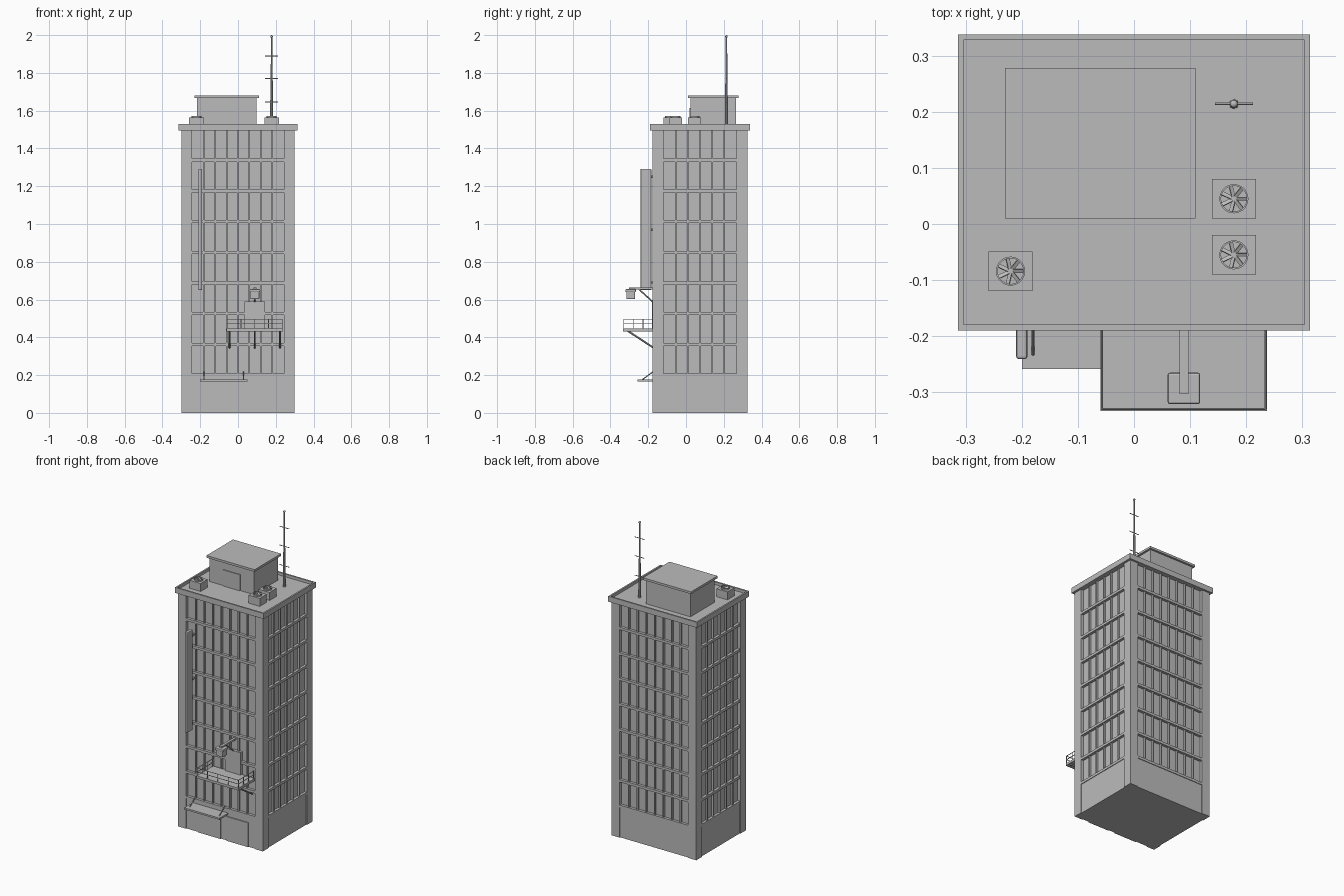
import bpy, bmesh, math
from mathutils import Matrix, Vector

cube = bpy.data.objects.get("Cube")
if cube:
    bpy.data.objects.remove(cube, do_unlink=True)

GREY = (0.5, 0.5, 0.5, 1.0)
mat = bpy.data.materials.new("concrete_grey")
mat.use_nodes = True
mat.diffuse_color = GREY
mat.node_tree.nodes["Principled BSDF"].inputs["Base Color"].default_value = GREY


def box(bm, x, y, z):
    """Box from three (low, high) ranges."""
    centre = Vector([(a + b) / 2 for a, b in (x, y, z)])
    size = [abs(b - a) for a, b in (x, y, z)]
    bmesh.ops.create_cube(bm, size=1, matrix=Matrix.Translation(centre) @ Matrix.Diagonal(size + [1]))


def rod(bm, a, b, r, r2=None, sides=8):
    """Round bar between two points."""
    a, b = Vector(a), Vector(b)
    d = b - a
    m = Matrix.Translation((a + b) / 2) @ d.to_track_quat('Z', 'Y').to_matrix().to_4x4()
    bmesh.ops.create_cone(bm, cap_ends=True, segments=sides, radius1=r,
                          radius2=r if r2 is None else r2, depth=d.length, matrix=m)


def finish(name, bm, bevel=0.0, smooth=False):
    mesh = bpy.data.meshes.new(name)
    bm.to_mesh(mesh)
    bm.free()
    mesh.materials.append(mat)
    ob = bpy.data.objects.new(name, mesh)
    bpy.context.collection.objects.link(ob)
    if bevel:
        mod = ob.modifiers.new("bevel", 'BEVEL')
        mod.width, mod.segments = bevel, 2
    if smooth:
        bpy.ops.object.select_all(action='DESELECT')
        ob.select_set(True)
        bpy.context.view_layer.objects.active = ob
        bpy.ops.object.shade_smooth_by_angle()
    return ob


def single(name, x, y, z, bevel=0.0):
    bm = bmesh.new()
    box(bm, x, y, z)
    return finish(name, bm, bevel)


# Main proportions
CY, HX, HY = 0.074, 0.30, 0.251
COL, BASE, FLOOR, EAVE = 0.057, 0.2, 0.1625, 1.5
FRONT = CY - HY


def ring_box(name, inset, z):
    return single(name, (-HX + inset, HX - inset), (CY - HY + inset, CY + HY - inset), z)


# Tower body, base and corner columns
ring_box("window_wall", 0.018, (0, EAVE))
ring_box("ground_floor", 0.005, (0, BASE))
bm = bmesh.new()
for sx in (-1, 1):
    for sy in (-1, 1):
        box(bm, (sx * (HX - COL), sx * HX), (CY + sy * (HY - COL), CY + sy * HY), (0, EAVE))
finish("corner_columns", bm)

# Floor bands between the columns
bm = bmesh.new()
for i in range(8):
    z = BASE + i * FLOOR
    zr = (z - 0.008, z + 0.008)
    for s in (-1, 1):
        box(bm, (-HX + COL, HX - COL), (CY + s * (HY - 0.03), CY + s * (HY - 0.001)), zr)
        box(bm, (s * (HX - 0.03), s * (HX - 0.001)), (CY - HY + COL, CY + HY - COL), zr)
finish("floor_bands", bm)

# Vertical window mullions
bm = bmesh.new()
for count, half, axis in ((8, HX - COL, 0), (6, HY - COL, 1)):
    for i in range(1, count):
        p = -half + 2 * half * i / count
        for s in (-1, 1):
            if axis == 0:
                box(bm, (p - 0.004, p + 0.004), (CY + s * (HY - 0.03), CY + s * (HY - 0.006)), (BASE, EAVE))
            else:
                box(bm, (s * (HX - 0.03), s * (HX - 0.006)), (CY + p - 0.004, CY + p + 0.004), (BASE, EAVE))
finish("window_mullions", bm)

# Roof slab and parapet
RX, RY, RIM, DECK, TOP = 0.314, 0.2635, 0.01, 1.512, 1.53
single("roof_slab", (-RX, RX), (CY - RY, CY + RY), (1.495, DECK))
bm = bmesh.new()
for s in (-1, 1):
    box(bm, (s * (RX - RIM), s * RX), (CY - RY, CY + RY), (DECK, TOP))
    box(bm, (-RX + RIM, RX - RIM), (CY + s * (RY - RIM), CY + s * RY), (DECK, TOP))
finish("parapet", bm)

# Rooftop plant room
single("plant_room", (-0.217, 0.097), (0.023, 0.265), (DECK, 1.668))
single("plant_room_cap", (-0.23, 0.11), (0.01, 0.278), (1.666, 1.68))
single("plant_room_door", (-0.12, 0.0), (0.018, 0.03), (DECK, 1.615))

# Cooling units with fans
for n, (x, y) in enumerate(((0.178, 0.045), (0.178, -0.055), (-0.22, -0.084)), 1):
    single(f"cooling_unit_{n}", (x - 0.039, x + 0.039), (y - 0.035, y + 0.035), (DECK, 1.563))
    bm = bmesh.new()
    ends = []
    for z in (1.563, 1.572):
        for r in (0.026, 0.023):
            ends.append(bmesh.ops.create_circle(bm, segments=20, radius=r,
                        matrix=Matrix.Translation((x, y, z)))["verts"])
    for a, b in ((0, 2), (2, 3), (3, 1)):
        for i in range(20):
            j = (i + 1) % 20
            bm.faces.new((ends[a][i], ends[a][j], ends[b][j], ends[b][i]))
    rod(bm, (x, y, 1.563), (x, y, 1.57), 0.005)
    for i in range(7):
        m = (Matrix.Translation((x, y, 1.567)) @ Matrix.Rotation(i * math.tau / 7, 4, 'Z')
             @ Matrix.Translation((0.014, 0, 0)) @ Matrix.Rotation(0.5, 4, 'X')
             @ Matrix.Diagonal((0.02, 0.007, 0.0015, 1)))
        bmesh.ops.create_cube(bm, size=1, matrix=m)
    finish(f"cooling_fan_{n}", bm)

# Antenna mast
AX, AY = 0.178, 0.214
bm = bmesh.new()
rod(bm, (AX, AY, DECK), (AX, AY, 1.76), 0.009, 0.006)
rod(bm, (AX, AY, 1.76), (AX, AY, 1.99), 0.005, 0.004)
bmesh.ops.create_icosphere(bm, subdivisions=2, radius=0.007, matrix=Matrix.Translation((AX, AY, 1.993)))
for z in (1.645, 1.77, 1.89):
    rod(bm, (AX - 0.034, AY, z), (AX + 0.034, AY, z), 0.0025, sides=6)
finish("antenna_mast", bm, smooth=True)

# Vertical blade sign on the front
single("blade_sign", (-0.21, -0.19), (-0.241, FRONT - 0.006), (0.65, 1.292), 0.005)
bm = bmesh.new()
for z in (0.69, 0.97, 1.25):
    box(bm, (-0.204, -0.196), (-0.2, FRONT + 0.02), (z - 0.006, z + 0.006))
finish("blade_sign_brackets", bm)

# Entrance, shutter and balcony door
single("entrance_door", (-0.16, 0.0), (FRONT - 0.001, FRONT + 0.02), (0, 0.15))
single("shutter", (0.045, 0.195), (FRONT - 0.001, FRONT + 0.02), (0, 0.155))
single("balcony_door", (0.035, 0.143), (FRONT - 0.002, FRONT + 0.02), (0.44, 0.59))

# Entrance canopy with tie rods
single("entrance_canopy", (-0.2, 0.05), (-0.258, FRONT + 0.01), (0.166, 0.177))
bm = bmesh.new()
for x in (-0.18, 0.03):
    rod(bm, (x, -0.233, 0.175), (x, FRONT + 0.003, 0.218), 0.003)
finish("canopy_ties", bm)

# Balcony with struts and railing
BX, BY, BZ, RAIL = (-0.06, 0.237), -0.333, 0.447, 0.496
single("balcony_floor", BX, (BY, FRONT + 0.01), (0.432, BZ))
bm = bmesh.new()
for x in (-0.045, 0.0885, 0.222):
    rod(bm, (x, -0.308, 0.434), (x, FRONT + 0.005, 0.345), 0.005)
finish("balcony_struts", bm)
bm = bmesh.new()
x0, x1, yf = BX[0] + 0.003, BX[1] - 0.003, BY + 0.003
posts = [(x0 + (x1 - x0) * i / 4, yf) for i in range(5)]
posts += [(x, yf + (FRONT - yf) * i / 3) for x in (x0, x1) for i in (1, 2, 3)]
for x, y in posts:
    rod(bm, (x, y, BZ - 0.003), (x, y, RAIL), 0.002, sides=6)
for z in (0.472, RAIL):
    rod(bm, (x0, yf, z), (x1, yf, z), 0.0022, sides=6)
    for x in (x0, x1):
        rod(bm, (x, yf, z), (x, FRONT + 0.003, z), 0.0022, sides=6)
finish("balcony_railing", bm)

# Hanging lantern on its wall arm
LX, LY = 0.089, -0.293
single("lantern_arm", (0.081, 0.097), (-0.303, FRONT + 0.02), (0.653, 0.664))
single("lantern_cap", (LX - 0.029, LX + 0.029), (LY - 0.028, LY + 0.028), (0.64, 0.655), 0.004)
single("lantern_body", (LX - 0.024, LX + 0.024), (LY - 0.023, LY + 0.023), (0.603, 0.645), 0.004)
bm = bmesh.new()
rod(bm, (LX, -0.25, 0.655), (LX, FRONT + 0.005, 0.585), 0.004)
finish("lantern_brace", bm)
